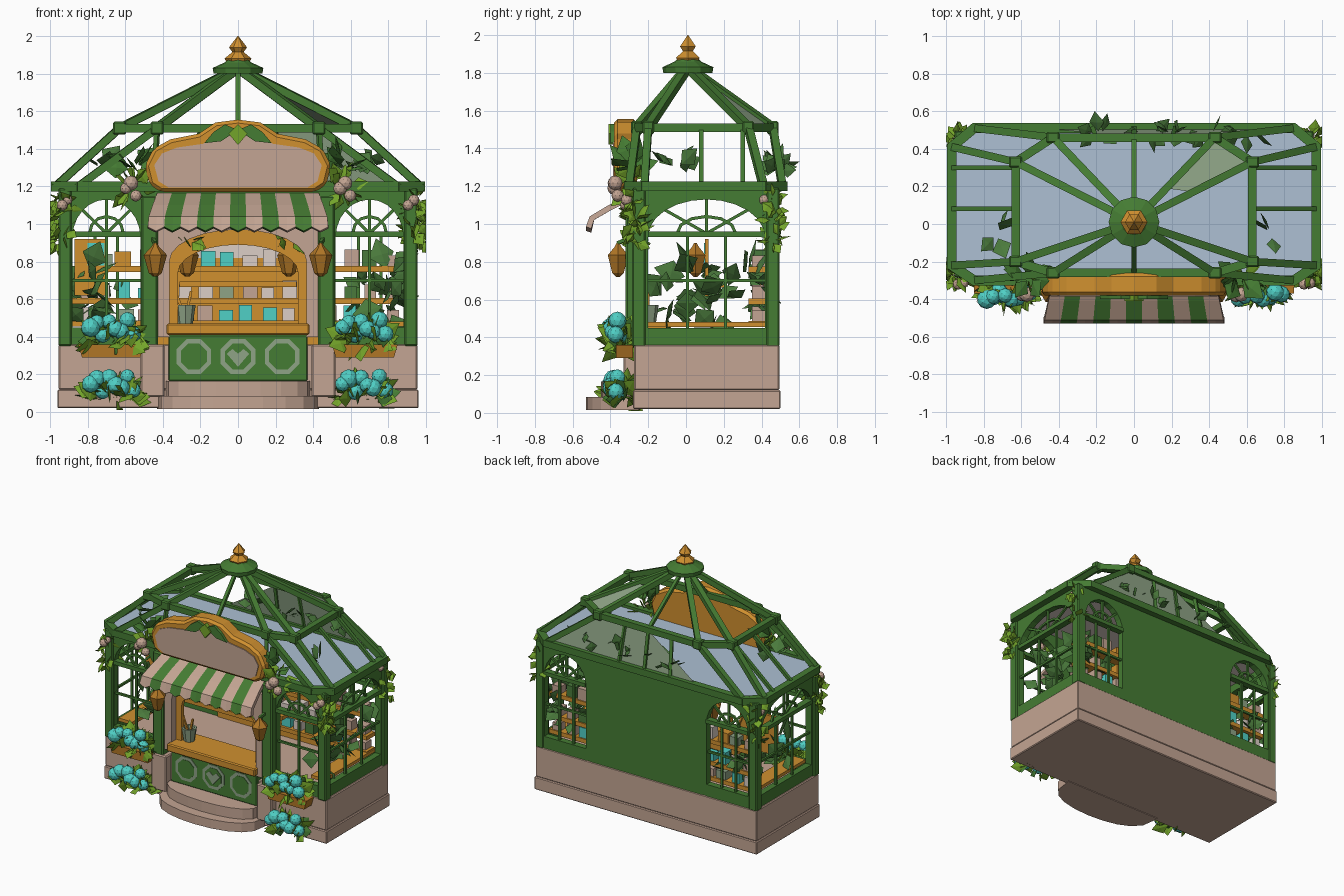
import bpy, bmesh, math, random
from mathutils import Matrix, Vector

if "Cube" in bpy.data.objects:
    bpy.data.objects.remove(bpy.data.objects["Cube"], do_unlink=True)
rng = random.Random(4)


def material(name, hexa):
    col = [((int(hexa[i:i + 2], 16) / 255 + 0.055) / 1.055) ** 2.4 for i in (0, 2, 4)] + [1]
    m = bpy.data.materials.new(name)
    m.use_nodes = True
    m.diffuse_color = col
    m.node_tree.nodes["Principled BSDF"].inputs["Base Color"].default_value = col
    return m


GREEN = material("frame green", "457c33")
LEAF = material("leaf green", "74a52a")
DARK = material("dark foliage", "4a7a3c")
STONE = material("warm stone", "c4a593")
WOOD = material("golden wood", "d0902f")
BROWN = material("lantern brown", "b07626")
TEAL = material("teal flower", "50d0c6")
GLASS = material("pale blue glass", "adc0d3")
SAGE = material("sage glass", "8ea386")
PALE = material("pale plaster", "dccfc6")


def finish(name, bm, *mats, normals=True):
    if normals:
        bmesh.ops.recalc_face_normals(bm, faces=bm.faces)
    me = bpy.data.meshes.new(name)
    bm.to_mesh(me)
    bm.free()
    for m in mats:
        me.materials.append(m)
    ob = bpy.data.objects.new(name, me)
    bpy.context.collection.objects.link(ob)
    return ob


def bevel(ob, w):
    mod = ob.modifiers.new("bevel", "BEVEL")
    mod.width = w
    mod.segments = 1


def box(name, x, y, z, mat, b=0, M=Matrix()):
    bm = bmesh.new()
    c = Vector([(r[0] + r[1]) / 2 for r in (x, y, z)])
    s = [r[1] - r[0] for r in (x, y, z)]
    bmesh.ops.create_cube(bm, size=1, matrix=M @ Matrix.Translation(c) @ Matrix.Diagonal((*s, 1)))
    ob = finish(name, bm, mat)
    if b:
        bevel(ob, b)


def beams(name, pairs, w, mat, M=Matrix()):
    bm = bmesh.new()
    for p, q in pairs:
        p, q = M @ Vector(p), M @ Vector(q)
        R = (q - p).to_track_quat('Z', 'Y').to_matrix().to_4x4()
        S = Matrix.Diagonal((w, w, (q - p).length + w * 0.4, 1))
        bmesh.ops.create_cube(bm, size=1, matrix=Matrix.Translation((p + q) / 2) @ R @ S)
    finish(name, bm, mat)


def prism(name, pts, d0, d1, mat, M=Matrix(), flat=False):
    """Extrude an outline: upright (u, z) along depth, or flat (x, y) along z."""
    bm = bmesh.new()
    rings = [[bm.verts.new(M @ Vector((a, b, d) if flat else (a, d, b))) for a, b in pts] for d in (d0, d1)]
    bm.faces.new(rings[0])
    bm.faces.new(rings[1][::-1])
    for i in range(len(pts)):
        j = (i + 1) % len(pts)
        bm.faces.new((rings[0][i], rings[0][j], rings[1][j], rings[1][i]))
    return finish(name, bm, mat)


def pane(name, pts, mat):
    bm = bmesh.new()
    bm.faces.new([bm.verts.new(p) for p in pts])
    finish(name, bm, mat)


def lathe(name, prof, c, mat, n=8):
    bm = bmesh.new()
    rings = [[bm.verts.new((c[0] + r * math.cos(k * math.tau / n), c[1] + r * math.sin(k * math.tau / n), c[2] + z))
              for k in range(n)] for r, z in prof]
    for a, b in zip(rings, rings[1:]):
        for k in range(n):
            bm.faces.new((a[k], a[(k + 1) % n], b[(k + 1) % n], b[k]))
    bm.faces.new(rings[0])
    bm.faces.new(rings[-1])
    finish(name, bm, mat)


def foliage(name, c, rad, n, size, mat, up=-1.0):
    """Broad pointed leaves growing outward from an ellipsoid."""
    bm = bmesh.new()
    for _ in range(n):
        d = Vector((rng.uniform(-1, 1), rng.uniform(-1, 1), rng.uniform(up, 1))).normalized()
        p = Vector(c) + Vector([d[i] * rad[i] * 0.7 for i in range(3)])
        s = size * rng.uniform(0.8, 1.2)
        M = Matrix.Translation(p) @ d.to_track_quat('Z', 'Y').to_matrix().to_4x4() @ Matrix.Rotation(rng.uniform(0, 6), 4, 'Z')
        v = []
        for q in ((0, 0, 0), (0, 0, 1), (.4, 0, .45), (-.4, 0, .45), (0, .06, .45), (0, -.06, .45)):
            w = M @ (Vector(q) * s)
            v.append(bm.verts.new((max(-1, min(1, w.x)), w.y, max(0.01, w.z))))
        for side in v[2:4]:
            for mid in v[4:]:
                bm.faces.new((v[0], side, mid))
                bm.faces.new((side, v[1], mid))
    finish(name, bm, mat)


def blossoms(name, c, rad, n, r, mat):
    bm = bmesh.new()
    for k in range(n):
        a = k * 2.4
        p = Vector(c) + Vector((rad[0] * (2 * (k + .5) / n - 1), -rad[1] * abs(math.cos(a)), rad[2] * math.sin(a)))
        bmesh.ops.create_icosphere(bm, subdivisions=2, radius=r * rng.uniform(.85, 1.15), matrix=Matrix.Translation(p))
    finish(name, bm, mat)


def arch(half, z, h, n=12):
    return [(-half * math.cos(math.pi * k / n), z + h * math.sin(math.pi * k / n)) for k in range(n + 1)]


def window(name, x, y, turn, half, panel, bars):
    """Wall bay with an arched window, a transom, bars and a fanlight."""
    M = Matrix.Translation((x, y, 0)) @ Matrix.Rotation(math.radians(turn), 4, 'Z')
    outline = [(-panel, 1.19), (-panel, .36), (-half, .36)] + arch(half, .93, .2) + [(half, .36), (panel, .36), (panel, 1.19)]
    prism(name + "_wall", outline, 0, .05, GREEN, M)
    box(name + "_sill", (-half, half), (0, .05), (.35, .45), GREEN, 0, M)
    box(name + "_transom", (-half, half), (-.01, .04), (.93, .96), GREEN, 0, M)
    pairs = [((u, .02, .44), (u, .02, .94)) for u in bars] + [((-half, .02, .7), (half, .02, .7))]
    inner = arch(half * .5, .95, .09, 6)
    pairs += [((a[0], .02, a[1]), (b[0], .02, b[1])) for a, b in zip(inner, inner[1:])]
    for k in (1, 2, 3):
        a = k * math.pi / 4
        pairs.append(((0, .02, .95), (half * math.cos(a), .02, .94 + .19 * math.sin(a))))
    beams(name + "_bars", pairs, .016, GREEN, M)


# Stone base in two courses, and curved steps
for k, (g, z0, z1) in enumerate(((.01, .02, .12), (.004, .12, .36))):
    box(f"base_course_{k}", (-.95 - g, .95 + g), (-.27 - g, .49 + g), (z0, z1), STONE, .006)
for k, (w, d, z0, z1) in enumerate(((.43, .53, .015, .085), (.39, .45, .085, .165))):
    pts = [(w * math.cos(a), -.24 - (d - .24) * math.sin(a) ** .6) for a in [i * math.pi / 10 for i in range(1, 10)]]
    prism(f"step_{k}", [(w, -.24)] + pts + [(-w, -.24)], z0, z1, STONE, flat=True)

# Walls with windows
for s, side in ((1, "left"), (-1, "right")):
    window(f"{side}_front_window", s * .70, -.27, 0, .18, .24, (0,))
    window(f"{side}_back_window", s * .70, .49, 180, .18, .24, (-.06, .06))
    window(f"{side}_side_window", s * .94, .108, s * 90, .31, .377, (-.1, .1))
    for y in (-.25, .46):
        box(f"{side}_corner_post", (s * .92 - .035, s * .92 + .035), (y - .035, y + .035), (.35, 1.19), GREEN, .008)
    box(f"{side}_front_column", (s * .47 - .045, s * .47 + .045), (-.32, -.22), (.35, 1.15), GREEN, .01)
    box(f"{side}_column_plinth", (s * .455 - .065, s * .455 + .065), (-.33, -.22), (.08, .36), STONE, .008)
box("back_wall", (-.48, .48), (.44, .49), (.35, 1.19), GREEN)

# Serving hatch and counter
prism("hatch_arch", [(-.43, 1.05), (-.43, .4), (-.365, .4)] + arch(.365, .8, .17) + [(.365, .4), (.43, .4), (.43, 1.05)], -.30, -.24, STONE)
prism("hatch_lining", [(-.38, 1.05), (-.38, .46), (-.32, .46)] + arch(.32, .74, .15) + [(.32, .46), (.38, .46), (.38, 1.05)], -.24, -.21, WOOD)
box("hatch_lintel", (-.47, .47), (-.27, -.22), (1.02, 1.19), GREEN)
box("counter_top", (-.38, .38), (-.34, -.08), (.41, .47), WOOD, .008)
box("counter_front", (-.37, .37), (-.30, -.2), (.165, .41), GREEN, .006)
octo = lambda x, r: [(x + r * math.cos((k + .5) * math.pi / 4), .295 + r * math.sin((k + .5) * math.pi / 4)) for k in range(8)]
for x in (-.235, 0, .235):
    prism("counter_ornament", octo(x, .1), -.304, -.30, SAGE)
    prism("counter_inset", octo(x, .075), -.307, -.303, GREEN)
prism("counter_emblem", [(0, .24), (.06, .31), (.03, .335), (0, .31), (-.03, .335), (-.06, .31)], -.311, -.306, SAGE)
lathe("bucket", [(.04, 0), (.055, .1), (.04, .1), (.035, .02)], (-.28, -.2, .47), SAGE)
beams("bucket_tools", [((-.28, -.2, .5), (-.34, -.2, .66)), ((-.28, -.2, .5), (-.25, -.2, .64))], .014, WOOD)

# Interior shelves, stock and plants
for z in (.47, .59, .76):
    box("shelf", (-.88, .88), (.33, .43), (z - .016, z + .016), WOOD)
    for k in range(16):
        x = -.82 + k * .109 + rng.uniform(-.012, .012)
        w, h = rng.uniform(.03, .045), rng.uniform(.07, .11)
        box("stock", (x - w, x + w), (.35, .42), (z + .016, z + h), rng.choice((PALE, STONE, PALE, STONE, TEAL, SAGE, WOOD, DARK)))
box("shelf_backing", (-.48, .48), (.43, .439), (.36, .82), WOOD)
box("upper_backing", (-.48, .48), (.43, .439), (.82, 1.15), PALE)
box("inner_shelf", (-.31, .31), (.1, .2), (.665, .695), WOOD)
for s in (1, -1):
    for k in range(4):
        foliage("window_plant", (s * .8, -.1 + k * .14, .58 + .12 * (k % 2)), (.05, .07, .1), 6, .15, DARK)
    foliage("back_window_plant", (s * .72, .4, .62), (.12, .02, .12), 12, .1, DARK)
    box("side_shelf", (s * .83 - .06, s * .83 + .06), (-.2, .42), (.455, .48), WOOD)
box("picture_board", (-.87, -.70), (.1, .12), (.62, .92), WOOD)
box("picture_centre", (-.80, -.71), (.094, .1), (.78, .9), TEAL)

# Eave, ceiling and roof skeleton
eave = [(.97, -.22), (.97, .41), (.85, .51), (-.85, .51), (-.97, .41), (-.97, -.22), (-.85, -.30), (.85, -.30)]
ring = [(.63, -.2), (.63, .33), (.43, .46), (-.43, .46), (-.63, .33), (-.63, -.2), (-.43, -.26), (.43, -.26)]
E = [Vector((x, y, 1.2)) for x, y in eave]
R = [Vector((x, y, 1.51)) for x, y in ring]
apex = Vector((0, .01, 1.83))
loop = lambda pts: [(pts[i], pts[(i + 1) % 8]) for i in range(8)]
prism("ceiling", eave, 1.195, 1.205, GLASS, flat=True)
box("ceiling_lining", (-.9, .9), (-.22, .44), (1.187, 1.195), PALE)
beams("eave_beam", loop(E), .052, GREEN)
beams("ring_beam", loop(R), .045, GREEN)
beams("upper_rafters", [(p, apex) for p in R], .04, GREEN)
beams("lower_rafters", list(zip(E, R)), .04, GREEN)
thin = [((0, y, 1.51), apex) for y in (.46, -.26)] + [((0, .51, 1.21), (0, .46, 1.5))]
for s in (1, -1):
    thin += [((s * .97, y, 1.21), (s * .63, y, 1.5)) for y in (.08, .3)]
    thin += [((s * .22, .51, 1.21), (s * .2, .46, 1.5)), ((s * .45, -.3, 1.21), (s * .43, -.26, 1.5))]
beams("glazing_bars", thin, .024, GREEN)
for p in R:
    box("roof_joint", (p.x - .035, p.x + .035), (p.y - .03, p.y + .03), (1.475, 1.545), GREEN, .008)
lathe("roof_cap", [(.13, 0), (.135, .03), (.07, .06), (.05, .08)], (0, .01, 1.80), GREEN, 12)
lathe("finial", [(.06, 0), (.072, .02), (.03, .055), (.048, .08), (.002, .14)], (0, .01, 1.86), WOOD, 6)

# Sage panes and plants on the back roof
low = lambda x: Vector((x, .505, 1.22))
high = lambda x: Vector((x, .46, 1.5))
pane("back_pane_outer_left", [low(.84), low(.43), high(.43)], SAGE)
pane("back_pane_left", [low(.43), low(0), high(0), high(.43)], SAGE)
pane("back_pane_right", [low(0), low(-.43), high(0)], SAGE)
pane("upper_pane_left", [R[1], R[2], R[2].lerp(apex, .6), R[1].lerp(apex, .5)], SAGE)
for x in (.6, .4, .22, .08, -.18):
    foliage("roof_plant", (x, .485, 1.28), (.08, .015, .06), 5, .1, DARK, 0)
for s in (1, -1):
    foliage("loft_plant", (s * .73, -.05, 1.29), (.04, .05, .05), 4, .13, DARK, 0)

# Sign board with a leafy crest
half = [(.41, 1.17), (.47, 1.21), (.495, 1.31), (.45, 1.40), (.36, 1.45), (.21, 1.48), (.12, 1.54)]
board = half + [(0, 1.555)] + [(-x, z) for x, z in reversed(half)]
bevel(prism("sign_frame", board, -.38, -.26, WOOD), .018)
face = [(x * .9, 1.33 + (z - 1.33) * (.85 if z < 1.33 else .64)) for x, z in board]
prism("sign_face", face, -.387, -.379, STONE)
for s in (1, -1):
    prism("crest_leaf", [(0, 1.5), (s * .07, 1.53), (s * .13, 1.49), (s * .18, 1.43), (s * .09, 1.44)], -.40, -.375, GREEN)
prism("crest_middle_leaf", [(0, 1.53), (.05, 1.48), (0, 1.42), (-.05, 1.48)], -.41, -.38, LEAF)

# Striped awning with a scalloped edge
bm = bmesh.new()
prof = ((.43, -.28, 1.165), (.455, -.41, 1.10), (.475, -.51, 1.04), (.48, -.53, .985))
grid = [[bm.verts.new((w * (j / 11 - 1), y, z - (.022 if r == 3 and j % 2 else 0))) for j in range(23)] for r, (w, y, z) in enumerate(prof)]
for a, b in zip(grid, grid[1:]):
    for j in range(22):
        bm.faces.new((a[j], b[j], b[j + 1], a[j + 1])).material_index = (j // 2) % 2
awning = finish("awning", bm, STONE, GREEN, normals=False)
awning.modifiers.new("thickness", "SOLIDIFY").thickness = .03

# Lanterns, planters, bushes and vines on both sides
lamp = [(.012, -.09), (.035, -.07), (.058, .01), (.062, .025), (.02, .07), (.008, .09)]
for s in (1, -1):
    lathe("front_lantern", lamp, (s * .44, -.36, .81), BROWN, 6)
    beams("lantern_bracket", [((s * .44, -.36, .9), (s * .46, -.29, .93))], .018, GREEN)
    lathe("hanging_lantern", lamp, (s * .27, .05, .81), BROWN, 6)
    foliage("hatch_vine", (s * .27, -.24, .91), (.06, .02, .03), 9, .085, LEAF)
    prism("planter", [(s * .52, .29), (s * .83, .29), (s * .85, .36), (s * .50, .36)], -.37, -.28, BROWN)
    for name, z, w in (("planter", .38, .13), ("ground", .08, .14)):
        foliage(name + "_leaves", (s * .67, -.32, z), (w, .05, .04), 48, .12, LEAF, -.3)
        foliage(name + "_dark_leaves", (s * .67, -.31, z), (w, .04, .04), 12, .11, GREEN, -.2)
        blossoms(name + "_flowers", (s * .67, -.35, z + .07), (.13, .05, .04), 8, .046, TEAL)
    for y, n in ((-.27, 8), (.46, 5)):
        for k in range(5):
            foliage("corner_vine", (s * (.95 - .02 * (k % 2)), y, 1.13 - .055 * k), (.035, .02, .03), n, .085, LEAF)
        blossoms("corner_flowers", (s * .92, y - .03, 1.1), (.03, .02, .04), 2, .028, STONE)
    foliage("sign_side_leaves", (s * .56, -.30, 1.2), (.06, .02, .06), 16, .105, LEAF)
    foliage("sign_side_tall_leaves", (s * .55, -.29, 1.29), (.05, .02, .05), 10, .14, GREEN, 0)
    blossoms("sign_side_flowers", (s * .57, -.36, 1.19), (.04, .02, .04), 3, .036, STONE)
